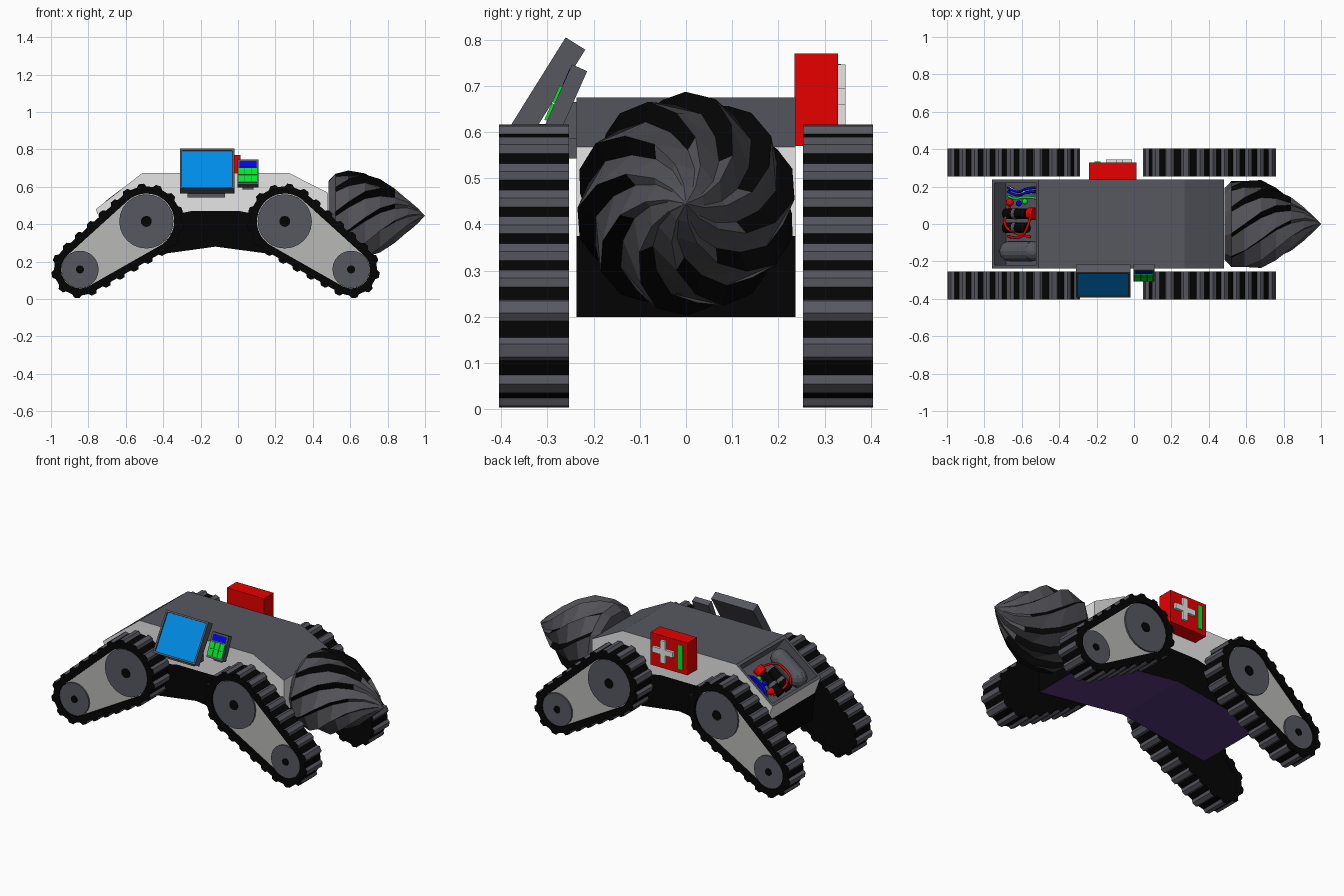
import bpy, bmesh, math
from mathutils import Matrix, Vector

if "Cube" in bpy.data.objects:
    bpy.data.objects.remove(bpy.data.objects["Cube"])


def mat(name, r, g, b):
    m = bpy.data.materials.new(name)
    m.diffuse_color = [(c / 255 / 12.92 if c < 11 else ((c / 255 + .055) / 1.055) ** 2.4) for c in (r, g, b)] + [1]
    m.use_nodes = True
    m.node_tree.nodes["Principled BSDF"].inputs["Base Color"].default_value = m.diffuse_color
    return m


DARK = mat("dark grey", 87, 88, 96)
DRILL = mat("drill grey", 82, 82, 87)
LIGHT = mat("light grey", 230, 230, 230)
MID = mat("mid grey", 184, 184, 183)
BLACK = mat("black", 4, 4, 4)
SKY = mat("screen blue", 0, 148, 245)
BLUE = mat("deep blue", 0, 5, 245)
GREEN = mat("green", 0, 238, 45)
RED = mat("red", 232, 0, 0)
PURPLE = mat("dark purple", 86, 56, 122)


def make(name, bm, *mats):
    me = bpy.data.meshes.new(name)
    bm.to_mesh(me)
    bm.free()
    for m in mats:
        me.materials.append(m)
    ob = bpy.data.objects.new(name, me)
    bpy.context.collection.objects.link(ob)
    return ob


def prism_bm(profile, y0, y1):
    bm = bmesh.new()
    f = bm.faces.new([bm.verts.new((x, y0, z)) for x, z in profile])
    ext = bmesh.ops.extrude_face_region(bm, geom=[f])
    bmesh.ops.translate(bm, vec=(0, y1 - y0, 0), verts=[v for v in ext["geom"] if isinstance(v, bmesh.types.BMVert)])
    bmesh.ops.recalc_face_normals(bm, faces=bm.faces)
    return bm


def box(name, M, off, size, m, rim=0, face_mat=None):
    """Box; with a rim, the local -y face becomes a sunken coloured panel."""
    bm = bmesh.new()
    bmesh.ops.create_cube(bm, size=1, matrix=Matrix.Translation(off) @ Matrix.Diagonal((*size, 1)))
    if rim:
        bm.normal_update()
        front = [f for f in bm.faces if f.normal.y < -.9]
        bmesh.ops.inset_individual(bm, faces=front, thickness=rim)
        panel = bmesh.ops.extrude_discrete_faces(bm, faces=front)["faces"][0]
        bmesh.ops.translate(bm, vec=(0, .008, 0), verts=panel.verts)
        panel.material_index = 1
    bm.transform(M)
    return make(name, bm, m, face_mat or m)


def cyl(name, p0, p1, r, m, n=16):
    p0, p1 = Vector(p0), Vector(p1)
    d = p1 - p0
    M = Matrix.Translation((p0 + p1) / 2) @ d.to_track_quat('Z', 'Y').to_matrix().to_4x4()
    bm = bmesh.new()
    bmesh.ops.create_cone(bm, cap_ends=True, segments=n, radius1=r, radius2=r, depth=d.length, matrix=M)
    return make(name, bm, m)


def ball(name, p, r, m):
    bm = bmesh.new()
    bmesh.ops.create_uvsphere(bm, u_segments=12, v_segments=8, radius=r, matrix=Matrix.Translation(p))
    return make(name, bm, m)


def wire(name, pts, r, m):
    cu = bpy.data.curves.new(name, 'CURVE')
    cu.dimensions = '3D'
    cu.bevel_depth, cu.bevel_resolution, cu.resolution_u = r, 1, 4
    s = cu.splines.new('NURBS')
    s.points.add(len(pts) - 1)
    for p, co in zip(s.points, pts):
        p.co = (*co, 1)
    s.use_endpoint_u, s.order_u = True, 3
    cu.materials.append(m)
    bpy.context.collection.objects.link(bpy.data.objects.new(name, cu))


# Upper hull: light sides, dark top, recessed bay in the rear slope
W = .237
seam = [(-.72, .375), (-.25, .47), (.01, .47), (.48, .375)]
bm = prism_bm(seam + [(.48, .568), (.27, .675), (-.51, .675), (-.76, .48)], -W, W)
for f in bm.faces:
    f.material_index = int(f.normal.z > .3)
rear = [f for f in bm.faces if f.normal.z > .3 and f.normal.x < -.3]
bmesh.ops.inset_individual(bm, faces=rear, thickness=.025)
ext = bmesh.ops.extrude_discrete_faces(bm, faces=rear)["faces"][0]
bmesh.ops.translate(bm, vec=ext.normal * -.1, verts=ext.verts)
make("upper_hull", bm, LIGHT, DARK)

# Lower hull: black sides, purple underside
bm = prism_bm(seam + [(.48, .2), (-.12, .28), (-.7, .2)], -W, W)
for f in bm.faces:
    f.material_index = int(f.normal.z < -.5)
make("lower_hull", bm, BLACK, PURPLE)


# Machinery inside the bay (u up the slope, y across, d above the slope)
def P(u, y, d):
    return (-.76 + .804 * u - .595 * d, y, .48 + .595 * u + .804 * d)


cyl("bay_tank", P(.08, -.145, -.05), P(.23, -.145, -.05), .055, DARK)
for u in (.08, .23):
    ball("bay_tank_end", P(u, -.145, -.05), .055, DARK)
for y in (-.02, .055):
    cyl("bay_cylinder", P(.05, y, -.05), P(.2, y, -.05), .027, BLACK, 12)
    cyl("bay_cylinder_band", P(.11, y, -.05), P(.13, y, -.05), .03, DARK, 12)
cyl("bay_red_cap", P(.21, .055, -.05), P(.25, .055, -.05), .033, RED, 12)
ball("bay_red_bulb", P(.09, .115, -.04), .022, RED)
ball("bay_blue_bulb", P(.15, .11, -.04), .016, BLUE)
ball("bay_green_bulb", P(.19, .12, -.04), .016, GREEN)
for y in (.175, .195):
    wire("bay_blue_wire", [P(.05, y, -.09), P(.08, y, -.02), P(.16, y - .03, -.03), P(.22, y, -.01), P(.27, y, -.09)], .007, BLUE)
wire("bay_green_wire", [P(.05, .15, -.08), P(.12, .13, -.03), P(.2, .15, -.05), P(.27, .13, -.09)], .007, GREEN)
wire("bay_red_wire", [P(.06, -.07, -.09), P(.08, -.06, -.01), P(.16, -.08, -.02), P(.22, -.05, -.01), P(.24, .05, -.03)], .007, RED)
wire("bay_red_wire", [P(.07, .09, -.07), P(.06, .02, -.01), P(.1, -.05, -.03), P(.2, -.07, -.08)], .007, RED)
wire("bay_light_wire", [P(.05, .2, -.08), P(.12, .16, -.05), P(.26, .17, -.08)], .008, LIGHT)

# Tracks: belt path wrapped around a large and a small wheel
A, B = Vector((.37, .415)), Vector((.725, .158))
RA, RB = .185, .137
D = (B - A).length
alpha = math.atan2(B.y - A.y, B.x - A.x)
beta = math.acos((RA - RB) / D)
line = math.sqrt(D * D - (RA - RB) ** 2)
arcA, arcB = RA * 2 * (math.pi - beta), RB * 2 * beta
TOTAL = arcA + arcB + 2 * line


def path(t, off):
    s = (t % 1) * TOTAL
    if s < arcA:
        c, R, a, k = A, RA, alpha + beta + s / RA, 0
    elif s < arcA + line:
        c, R, a, k = A, RA, alpha - beta, (s - arcA) / line
    elif s < arcA + line + arcB:
        c, R, a, k = B, RB, alpha - beta + (s - arcA - line) / RB, 0
    else:
        c, R, a, k = B, RB, alpha + beta, (s - arcA - line - arcB) / line
    n = Vector((math.cos(a), math.sin(a)))
    p = c + n * R
    if k:
        o, Ro = (B, RB) if c is A else (A, RA)
        p = p.lerp(o + n * Ro, k)
    return p + n * off


def track(sx, sy):
    pads, steps = 22, ((0, .002), (.14, .017), (.44, .017), (.58, .002))
    bm = bmesh.new()
    rows = []
    for i in range(pads):
        for f, off in steps:
            t = (i + f) / pads
            o, n = path(t, off), path(t, -.036)
            rows.append([bm.verts.new((-.12 + sx * q.x, sy * y, q.y))
                         for q, y in ((o, .253), (o, .404), (n, .404), (n, .253))])
    for i, r in enumerate(rows):
        nx = rows[(i + 1) % len(rows)]
        for j in range(4):
            k = (j + 1) % 4
            face = bm.faces.new((r[j], r[k], nx[k], nx[j]))
            face.material_index = int(j == 0 and i % 4 < 3)
    bmesh.ops.recalc_face_normals(bm, faces=bm.faces)
    make("track_belt", bm, BLACK, DARK)
    arm = [path(i / 72, -.036) for i in range(72)]
    arm = [(-.12 + sx * q.x, q.y) for q in arm]
    make("track_arm", prism_bm(arm, sy * .27, sy * .388), MID)
    make("track_inner_cover", prism_bm(arm, sy * .254, sy * .268), BLACK)
    for c, r, hub in ((A, .145, .03), (B, .1, .022)):
        x = -.12 + sx * c.x
        cyl("track_wheel", (x, sy * .28, c.y), (x, sy * .398, c.y), r, DARK, 24)
        cyl("wheel_hub", (x, sy * .38, c.y), (x, sy * .402, c.y), hub, BLACK, 10)


for sx in (-1, 1):
    for sy in (-1, 1):
        track(sx, sy)

# Drill: twisted saw-tooth cone with black groove walls
bm = bmesh.new()
rings = []
for x, r, g in ((.483, .19, .99), (.52, .23, .96), (.59, .242, .89), (.68, .235, .84), (.76, .197, .8),
                (.84, .145, .8), (.91, .088, .87), (.96, .042, .92)):
    ring = []
    for i in range(10):
        for t, k in ((0, 1), (.17, g)):
            a = (i + t) * math.tau / 10 - (x - .49) * 3.1
            ring.append(bm.verts.new((x, r * k * math.cos(a), .445 + r * k * math.sin(a))))
    rings.append(ring)
tip = bm.verts.new((1, 0, .445))
bm.faces.new(rings[0])
for j in range(len(rings)):
    for i in range(20):
        k = (i + 1) % 20
        if j == len(rings) - 1:
            bm.faces.new((rings[j][i], rings[j][k], tip))
        else:
            f = bm.faces.new((rings[j][i], rings[j][k], rings[j + 1][k], rings[j + 1][i]))
            f.material_index = int(i % 2 == 0 and 0 < j < 5)
bmesh.ops.recalc_face_normals(bm, faces=bm.faces)
make("drill", bm, DRILL, BLACK)

# Tilted monitor on the front side
I = Matrix.Identity(4)
M = Matrix.Translation((-.165, -.306, .684)) @ Matrix.Rotation(math.radians(-32), 4, 'X')
box("monitor", M, (0, 0, 0), (.29, .05, .253), DARK, .016, SKY)
box("monitor_bracket", I, (-.17, -.28, .58), (.2, .1, .075), DARK)

# Keypad beside the monitor
M = Matrix.Translation((.053, -.262, .672)) @ Matrix.Rotation(math.radians(-24), 4, 'X')
box("keypad_case", M, (0, .002, 0), (.112, .036, .148), DARK)
box("keypad_display", M, (0, -.0155, .046), (.09, .003, .036), BLUE)
for i in range(3):
    for j in range(2):
        box("keypad_button", M, ((i - 1) * .034, -.018, .002 - j * .042), (.031, .008, .039), GREEN)
box("keypad_bracket", I, (.053, -.25, .625), (.06, .05, .08), DARK)

# Aid box on the back side with cross and indicator
box("aid_box", I, (-.113, .282, .67), (.255, .094, .2), RED)
box("aid_cross_bar", I, (-.08, .336, .677), (.14, .018, .035), LIGHT)
box("aid_cross_post", I, (-.08, .336, .677), (.035, .018, .138), LIGHT)
box("aid_indicator", I, (-.195, .331, .672), (.032, .008, .15), GREEN)
